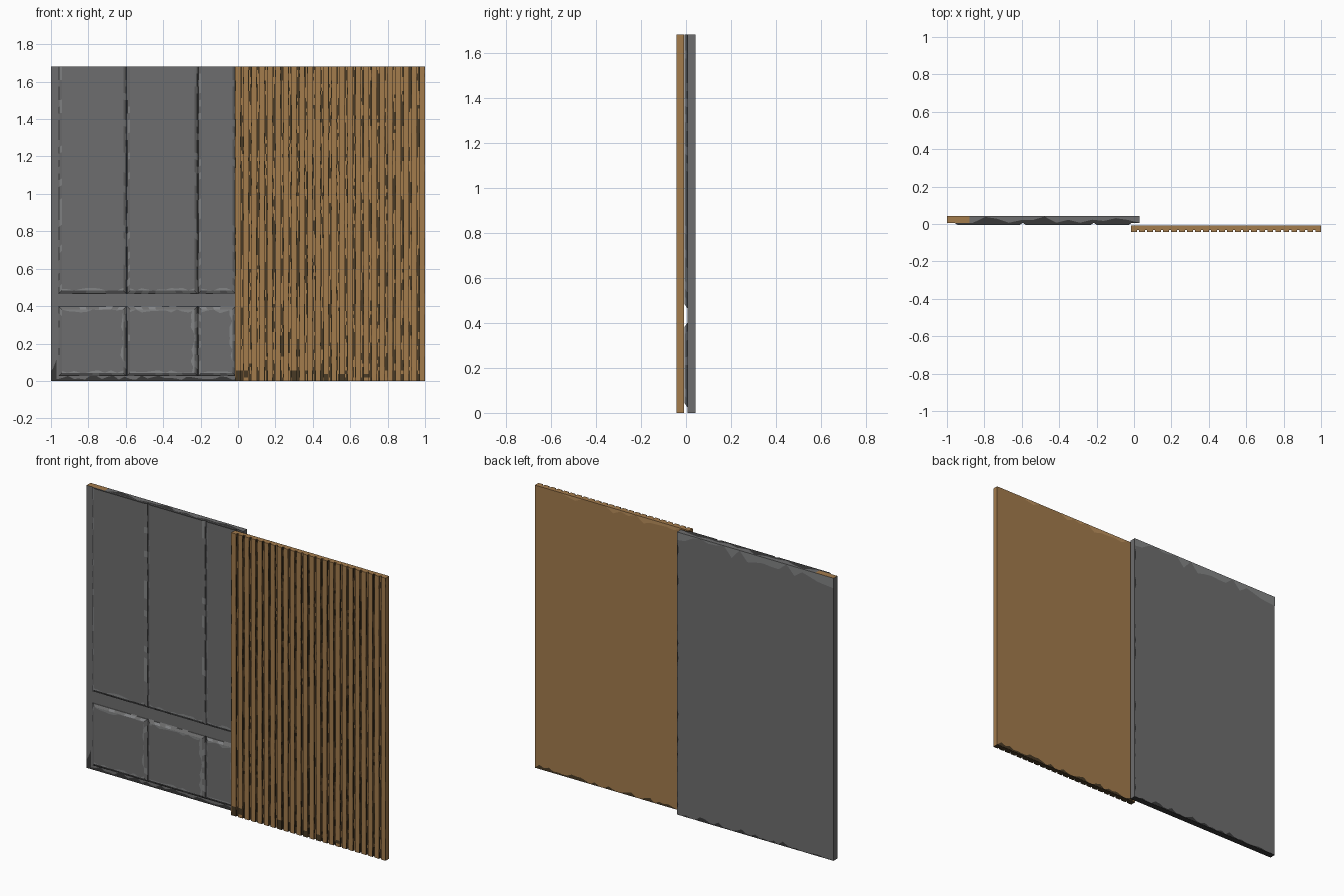
import bpy, bmesh, random
from mathutils import Vector

if "Cube" in bpy.data.objects:
    bpy.data.objects.remove(bpy.data.objects["Cube"])

random.seed(4)
H = 1.68


def mat(name, rgb):
    m = bpy.data.materials.new(name)
    m.diffuse_color = (*rgb, 1)
    m.use_nodes = True
    m.node_tree.nodes["Principled BSDF"].inputs["Base Color"].default_value = m.diffuse_color
    return m


GREY = mat("grey paint", (0.155, 0.155, 0.157))
DARK = mat("dark grey wear", (0.04, 0.04, 0.04))
LIGHT = mat("light grey wear", (0.23, 0.235, 0.24))
WOOD = mat("brown wood", (0.37, 0.20, 0.073))
SHADE = mat("dark brown grooves", (0.065, 0.042, 0.018))
PALE = mat("pale wood wear", (0.50, 0.28, 0.11))


def make(name, bm, mats):
    me = bpy.data.meshes.new(name)
    bm.to_mesh(me)
    bm.free()
    for m in mats:
        me.materials.append(m)
    ob = bpy.data.objects.new(name, me)
    bpy.context.collection.objects.link(ob)
    return ob


def quad(bm, pts, mi=0):
    f = bm.faces.new([bm.verts.new(p) for p in pts])
    f.material_index = mi
    return f


# Ragged wear along an edge: from start along u, growing in v, facing u x v
def wear(name, start, u, v, length, width, m, density=1.0, step=0.03):
    bm = bmesh.new()
    start, u, v = Vector(start), Vector(u), Vector(v)
    start += u.cross(v) * 0.0006
    n = max(1, int(length / step))
    w = [random.uniform(0.15, 1) * width if random.random() < density else 0
         for _ in range(n + 1)]
    for i in range(n):
        if w[i] + w[i + 1] == 0:
            continue
        a, b = start + u * (length * i / n), start + u * (length * (i + 1) / n)
        quad(bm, (a, b, b + v * max(w[i + 1], 0.0005), a + v * max(w[i], 0.0005)))
    make(name, bm, [m])


# Grey door slab, dark worn top with a bare wooden corner
bm = bmesh.new()
bmesh.ops.create_cube(bm, size=1)
for v in bm.verts:
    v.co.x = -1 if v.co.x < 0 else 0.03
    v.co.y = 0.006 if v.co.y < 0 else 0.042
    v.co.z = 0 if v.co.z < 0 else H
bmesh.ops.bisect_plane(bm, geom=bm.verts[:] + bm.edges[:] + bm.faces[:],
                       plane_co=(-0.88, 0, 0), plane_no=(1, 0, 0))
bm.normal_update()
for f in bm.faces:
    if f.normal.z < -0.9:
        f.material_index = 1
    elif f.normal.z > 0.9 and f.calc_center_median().x < -0.88:
        f.material_index = 2
make("grey_door_slab", bm, [GREY, DARK, WOOD])

X, Z = (1, 0, 0), (0, 0, 1)
wear("front_bottom_wear", (-1, 0.006, 0), X, Z, 1.03, 0.032, DARK)
wear("front_left_wear", (-1, 0.006, 0), X, Z, 0.03, 0.12, DARK, 1, 0.01)
wear("back_bottom_wear", (0.03, 0.042, 0), (-1, 0, 0), Z, 1.03, 0.025, DARK, 0.7)
wear("back_top_wear", (-1, 0.042, H), X, (0, 0, -1), 1.03, 0.06, LIGHT, 0.9, 0.05)
wear("back_edge_wear", (0.03, 0.042, H), (0, 0, -1), (-1, 0, 0), H, 0.012, DARK, 0.4)
wear("right_edge_wear", (0.03, 0.042, H), (0, 0, -1), (0, -1, 0), H, 0.02, LIGHT, 0.6, 0.05)
wear("top_wear", (-0.86, 0.006, H), X, (0, 1, 0), 0.89, 0.034, DARK, 0.8, 0.06)


# Raised panels: patchy dark rim, sloped bevel with light patches, flat field
def raised_panel(name, x0, x1, z0, z1, open_top):
    bm = bmesh.new()

    def ring(d, y):
        zt = z1 if open_top else z1 - d
        pts = [(x0 + d, y, z0 + d), (x1 - d, y, z0 + d), (x1 - d, y, zt), (x0 + d, y, zt)]
        return [Vector(p) for p in pts]

    rings = [ring(0, 0.006), ring(0.006, 0.002), ring(0.018, -0.006)]
    for k in (0, 1):
        a, b = rings[k], rings[k + 1]
        for i in range(4):
            if open_top and i == 2:
                continue
            j = (i + 1) % 4
            n = max(3, int((a[j] - a[i]).length / 0.035))
            for s in range(n):
                t, u = s / n, (s + 1) / n
                worn = random.random() < (0.7, 0.3)[k]
                quad(bm, (a[i].lerp(a[j], t), a[i].lerp(a[j], u),
                          b[i].lerp(b[j], u), b[i].lerp(b[j], t)), (k + 1) * worn)
    quad(bm, rings[2])
    if open_top:  # end section seen from above
        quad(bm, [r[2] for r in rings] + [r[3] for r in reversed(rings)], 1)
    make(name, bm, [GREY, DARK, LIGHT])
    # light rubbed strips just inside the bevel
    a, b, c, d = rings[2]
    wear(name + "_wear_bottom", a, X, Z, b.x - a.x, 0.015, LIGHT, 0.6)
    if not open_top:
        wear(name + "_wear_right", b, Z, (-1, 0, 0), c.z - b.z, 0.02, LIGHT, 0.7)
        wear(name + "_wear_top", c, (-1, 0, 0), (0, 0, -1), c.x - d.x, 0.02, LIGHT, 0.8)


for i, (x0, x1) in enumerate(((-0.96, -0.595), (-0.595, -0.215), (-0.215, -0.012))):
    raised_panel(f"lower_panel_{i}", x0, x1, 0.025, 0.40, False)
    raised_panel(f"upper_panel_{i}", x0, x1, 0.465, H, True)

# Fluted wooden door: one ribbed profile run up the height
X0, X1, FRONT, FLOOR, BACK = -0.015, 1.0, -0.042, -0.031, -0.008
N, GAP, EDGE = 24, 0.012, 0.004
pitch = (X1 - X0 + GAP) / N
prof, kinds = [], []
for i in range(N):
    a = X0 + i * pitch
    b = a + pitch - GAP
    prof += [(a, FRONT), (a + EDGE, FRONT), (b - EDGE, FRONT), (b, FRONT)]
    kinds += ["edge", "face", "edge"]
    if i < N - 1:
        prof += [(b, FLOOR), (b + GAP / 2, FLOOR), (b + GAP, FLOOR)]
        kinds += ["wall", "floor", "floor", "wall"]

# chance that a strip is dark, per kind
chance = {"edge": 0.27, "face": 0.0, "wall": 0.5, "floor": 0.5}
ROWS = 90
bm = bmesh.new()
grid = [[bm.verts.new((x, y, H * r / ROWS)) for x, y in prof] for r in range(ROWS + 1)]
for c, kind in enumerate(kinds):
    dark = False
    for r in range(ROWS):
        if r in (0, 3) or random.random() < 0.35:
            dark = random.random() < chance[kind] + (0.35 if r < 2 else 0)
        f = bm.faces.new((grid[r][c], grid[r][c + 1], grid[r + 1][c + 1], grid[r + 1][c]))
        f.material_index = int(dark)

# Back, sides, top and bottom of the fluted door
quad(bm, ((X1, BACK, 0), (X0, BACK, 0), (X0, BACK, H), (X1, BACK, H)))
quad(bm, ((X0, BACK, 0), (X0, FRONT, 0), (X0, FRONT, H), (X0, BACK, H)))
quad(bm, ((X1, FRONT, 0), (X1, BACK, 0), (X1, BACK, H), (X1, FRONT, H)))
for z in (0, H):
    slabs = [(X0, X1, FLOOR, BACK)]
    slabs += [(X0 + i * pitch, X0 + (i + 1) * pitch - GAP, FRONT, FLOOR) for i in range(N)]
    for a, b, y0, y1 in slabs:
        pts = [(a, y0, z), (b, y0, z), (b, y1, z), (a, y1, z)]
        quad(bm, pts if z else pts[::-1], 0 if z else 1)
make("fluted_wood_door", bm, [WOOD, SHADE])
wear("wood_back_bottom_wear", (X1, BACK, 0), (-1, 0, 0), Z, 1.0, 0.025, SHADE, 0.7)
wear("wood_back_top_wear", (X0, BACK, H), X, (0, 0, -1), 1.0, 0.04, PALE, 0.4, 0.05)
wear("wood_side_wear", (X1, BACK, H), (0, 0, -1), (0, -1, 0), H, 0.03, PALE, 0.6, 0.05)
